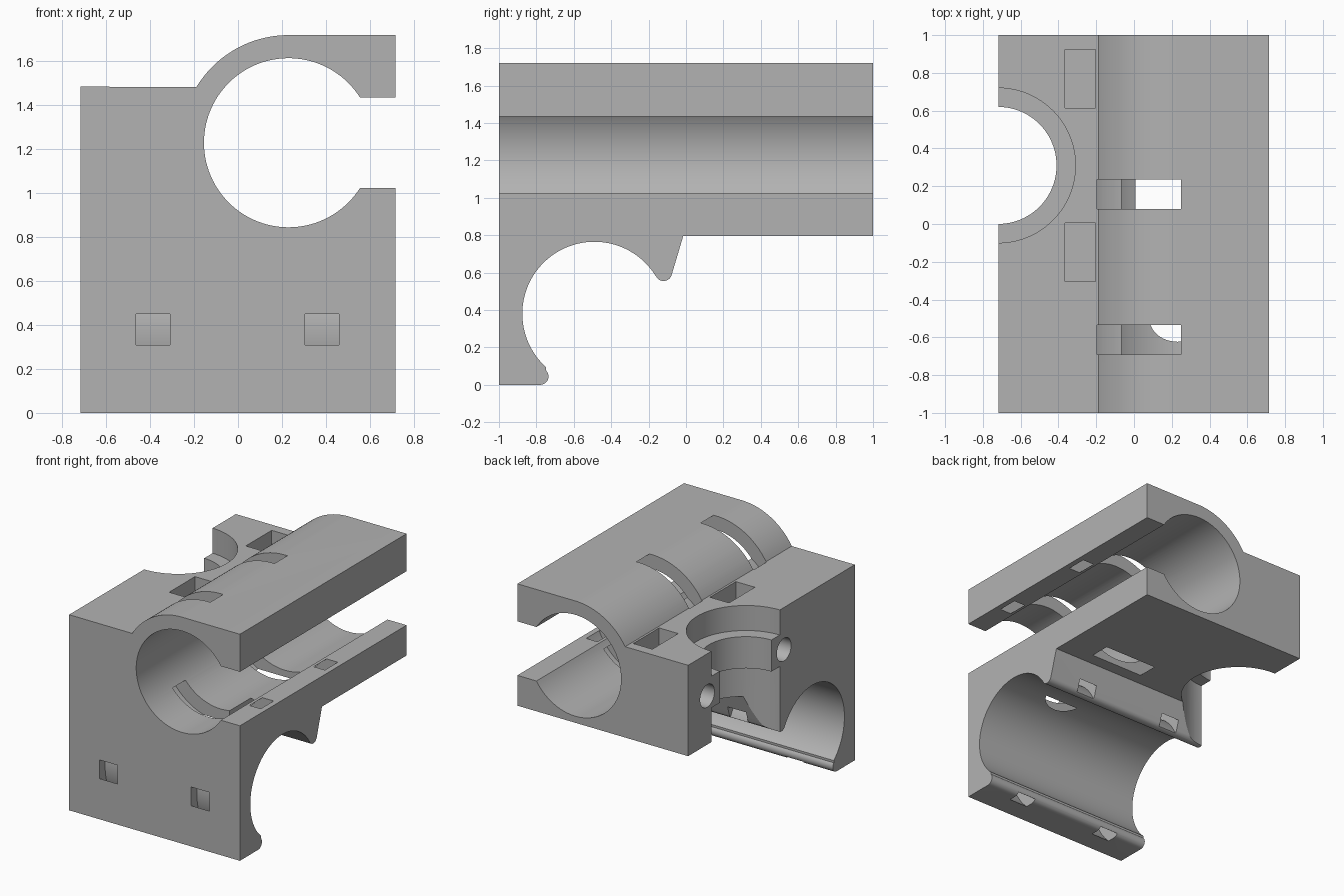
import bpy
import bmesh
from math import sin, cos, radians, sqrt
from mathutils import Vector

if "Cube" in bpy.data.objects:
    bpy.data.objects.remove(bpy.data.objects["Cube"])

TUBE = (0.23, 1.23)      # upper bearing axis (x, z)
CROSS = (-0.49, 0.38)    # lower bearing axis (y, z)
BORE = (-0.72, 0.31)     # vertical clamp bore (x, y)
R = 0.385                # bearing radius

# How each profile plane maps to space: (u, v, depth) -> (x, y, z)
ALONG = {
    "x": lambda u, v, d: Vector((d, u, v)),
    "y": lambda u, v, d: Vector((u, d, v)),
    "z": lambda u, v, d: Vector((u, v, d)),
}


def arc(c, r, a, b, n):
    angles = [radians(a + (b - a) * i / n) for i in range(n + 1)]
    return [(c[0] + r * cos(t), c[1] + r * sin(t)) for t in angles]


def finish(name, bm):
    bmesh.ops.recalc_face_normals(bm, faces=bm.faces)
    mesh = bpy.data.meshes.new(name)
    bm.to_mesh(mesh)
    bm.free()
    ob = bpy.data.objects.new(name, mesh)
    bpy.context.collection.objects.link(ob)
    return ob


def prism(name, axis, points, lo, hi):
    bm = bmesh.new()
    place = ALONG[axis]
    ends = [[bm.verts.new(place(u, v, d)) for u, v in points] for d in (lo, hi)]
    for end in ends:
        bm.faces.new(end)
    for i in range(len(points)):
        bm.faces.new((ends[0][i - 1], ends[0][i], ends[1][i], ends[1][i - 1]))
    return finish(name, bm)


def ring(name, axis, inner, outer, lo, hi):
    bm = bmesh.new()
    place = ALONG[axis]
    loops = [[bm.verts.new(place(u, v, d)) for u, v in pts]
             for pts, d in ((inner, lo), (outer, lo), (outer, hi), (inner, hi))]
    for k in range(4):
        a, b = loops[k - 1], loops[k]
        for i in range(len(inner)):
            bm.faces.new((a[i - 1], a[i], b[i], b[i - 1]))
    return finish(name, bm)


def cylinder(name, axis, c, r, lo, hi):
    return prism(name, axis, arc(c, r, 0, 360, 96)[:-1], lo, hi)


def box(name, x, y, z):
    return prism(name, "z", [(x[0], y[0]), (x[1], y[0]), (x[1], y[1]), (x[0], y[1])], *z)


def combine(ob, tool, operation="DIFFERENCE"):
    tool.hide_render = True
    mod = ob.modifiers.new("cut", "BOOLEAN")
    mod.operation = operation
    mod.solver = "EXACT"
    mod.object = tool
    bpy.context.view_layer.objects.active = ob
    bpy.ops.object.modifier_apply(modifier=mod.name)
    bpy.data.objects.remove(tool)


# Body: front outline with the open upper clamp
front = [(-0.718, -0.1), (0.716, -0.1), (0.716, 1.025)]
front += arc(TUBE, R, -32.2, -327.8, 90)
front += [(0.716, 1.435), (0.716, 1.72)]
front += arc(TUBE, 0.49, 90, 148.7, 24)
front += [(-0.718, 1.485)]
body = prism("carriage_body", "y", front, -1, 1)

# Side outline with the lower clamp and its rounded lips
side = [(-1.1, 0)]
side += arc((-0.78, 0.045), 0.045, -90, 45, 12)
side += arc(CROSS, R, 228, 32, 72)
side += arc((-0.12, 0.6), 0.045, 205, 345, 12)
side += [(-0.015, 0.795), (1.1, 0.795), (1.1, 1.9), (-1.1, 1.9)]
combine(body, prism("side_outline", "x", side, -1, 1), "INTERSECT")

# Vertical bore: wide above and below a narrow collar
combine(body, cylinder("bore_collar", "z", BORE, 0.31, 0.3, 1.8))
combine(body, cylinder("bore_top", "z", BORE, 0.41, 1.295, 1.8))
combine(body, cylinder("bore_bottom", "z", BORE, 0.41, 0.3, 1.055))

# Screw holes and nut pockets either side of the bore
for offset in (-0.46, 0.46):
    y = BORE[1] + offset
    combine(body, cylinder("screw_hole", "x", (y, 1.165), 0.086, -0.9, -0.25))
    combine(body, box("nut_pocket", (-0.365, -0.205), (y - 0.155, y + 0.155), (1.0, 1.8)))

# Strap channels around the upper clamp, open through the rounded shoulder
steps = [radians(a * 3) for a in range(120)]
inner, outer = [], []
for t in steps:
    inner.append((TUBE[0] + 0.449 * cos(t), TUBE[1] + 0.327 * sin(t)))
    r = 0.496 if radians(90) <= t <= radians(152) else 0.489
    outer.append((TUBE[0] + r * cos(t), TUBE[1] + r * sin(t)))
for y in (-0.6125, 0.1575):
    combine(body, ring("upper_strap", "y", inner, outer, y - 0.0775, y + 0.0775))

# Strap channels around the lower clamp
for x in (-0.3875, 0.3825):
    loops = [arc(CROSS, r, 0, 360, 96)[:-1] for r in (0.44, 0.515)]
    combine(body, ring("lower_strap", "x", *loops, x - 0.0775, x + 0.0775))

# Single grey plastic
grey = bpy.data.materials.new("grey_plastic")
grey.use_nodes = True
colour = (0.448, 0.448, 0.448, 1)
grey.diffuse_color = colour
grey.node_tree.nodes["Principled BSDF"].inputs["Base Color"].default_value = colour
body.data.materials.clear()
body.data.materials.append(grey)
for face in body.data.polygons:
    face.material_index = 0

bpy.ops.object.select_all(action="DESELECT")
body.select_set(True)
bpy.context.view_layer.objects.active = body
bpy.ops.object.shade_smooth_by_angle(angle=radians(25))
